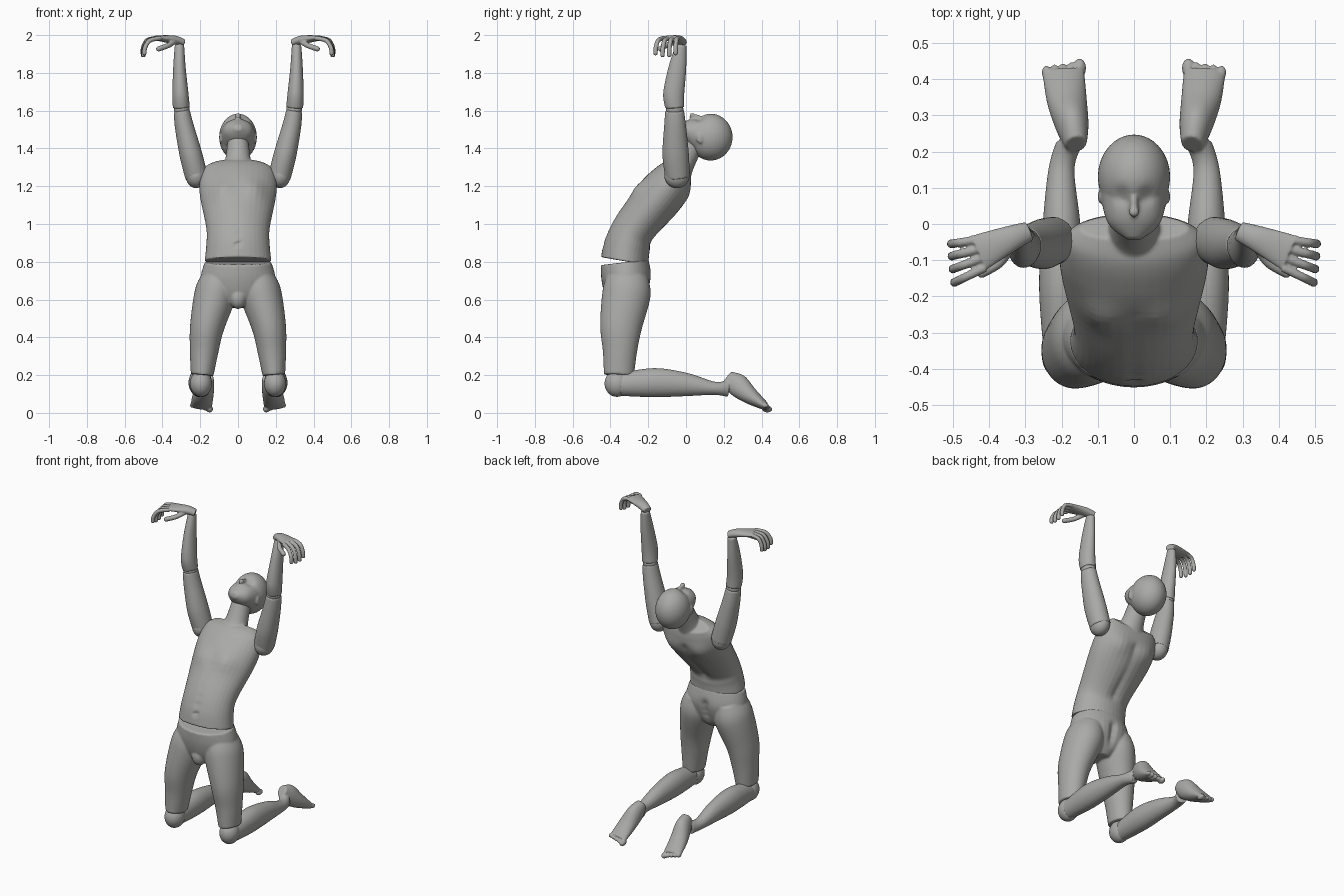
import bpy, bmesh, math
from mathutils import Vector, Matrix

cube = bpy.data.objects.get("Cube")
if cube:
    bpy.data.objects.remove(cube)

COLOR = (0.4, 0.4, 0.39, 1)
grey = bpy.data.materials.new("mannequin grey")
grey.use_nodes = True
grey.diffuse_color = COLOR
grey.node_tree.nodes["Principled BSDF"].inputs["Base Color"].default_value = COLOR

SEGMENTS = 36
STEPS = 8
X_AXIS, Y_AXIS, Z_AXIS = Matrix.Identity(3)


def catmull(before, start, end, after, t):
    """Smooth value between start and end."""
    slope_in, slope_out = (end - before) / 2, (after - start) / 2
    ease = t * t * (3 - 2 * t)
    return (start.lerp(end, ease) + slope_in * t * (1 - t) ** 2
            - slope_out * t * t * (1 - t))


def loft(bm, sections, side=1, reference=X_AXIS):
    """Skin of ellipses (x, y, z, width, depth) set square to their path.
    Width runs along the reference axis."""
    last = len(sections) - 1
    centres = [Vector((s[0] * side, s[1], s[2])) for s in sections]
    sizes = [Vector((s[3], s[4])) for s in sections]
    rings = []
    for i, centre in enumerate(centres):
        along = (centres[min(i + 1, last)] - centres[max(i - 1, 0)]).normalized()
        deep = along.cross(reference).normalized()
        wide = deep.cross(along)
        rings.append((centre, wide * sizes[i].x, deep * sizes[i].y))

    dense = []
    for i in range(last):
        before, after = rings[max(i - 1, 0)], rings[min(i + 2, last)]
        for step in range(STEPS):
            quads = zip(before, rings[i], rings[i + 1], after)
            dense.append([catmull(*values, step / STEPS) for values in quads])
    dense.append(rings[-1])

    loops = []
    for centre, wide, deep in dense:
        angles = [math.tau * k / SEGMENTS for k in range(SEGMENTS)]
        loops.append([bm.verts.new(centre + wide * math.cos(a) + deep * math.sin(a))
                      for a in angles])
    for lower, upper in zip(loops, loops[1:]):
        for k in range(SEGMENTS):
            n = (k + 1) % SEGMENTS
            bm.faces.new((lower[k], lower[n], upper[n], upper[k]))
    bm.faces.new(loops[0])
    bm.faces.new(loops[-1])


def ball(bm, centre, size, side=1):
    x, y, z = centre
    matrix = Matrix.Translation((x * side, y, z)) @ Matrix.Diagonal((*size, 1))
    bmesh.ops.create_uvsphere(bm, u_segments=32, v_segments=20, radius=1, matrix=matrix)


def digit(bm, points, radius, side):
    """Bent finger with a rounded tip."""
    loft(bm, [(*point, radius, radius) for point in points], side, Y_AXIS)
    ball(bm, points[-1], [radius] * 3, side)


def bump(bm, centre, radius, push):
    """Soft push of the surface, repeated on the other side when off centre."""
    for side in ((1, -1) if centre[0] else (1,)):
        middle = Vector((centre[0] * side, *centre[1:]))
        for vert in bm.verts:
            distance = (vert.co - middle).length / radius
            vert.co += Vector(push) * math.exp(-distance ** 2)


def finish(bm, name, voxel=0.006, smoothing=3):
    """Make the object; a voxel size blends its overlapping pieces."""
    bmesh.ops.recalc_face_normals(bm, faces=bm.faces)
    mesh = bpy.data.meshes.new(name)
    bm.to_mesh(mesh)
    bm.free()
    mesh.materials.append(grey)
    mesh.polygons.foreach_set("use_smooth", [True] * len(mesh.polygons))
    obj = bpy.data.objects.new(name, mesh)
    bpy.context.collection.objects.link(obj)
    if voxel:
        remesh = obj.modifiers.new("blend", "REMESH")
        remesh.mode = "VOXEL"
        remesh.voxel_size = voxel
        remesh.use_smooth_shade = True
        smooth = obj.modifiers.new("soften", "SMOOTH")
        smooth.iterations = smoothing


# Torso arching backwards, with chest, shoulder blades, navel and spine
bm = bmesh.new()
loft(bm, [(0, -.325, .803, .177, .127), (0, -.31, .89, .168, .123), (0, -.27, .98, .168, .118),
          (0, -.14, 1.14, .2, .127), (0, -.08, 1.22, .205, .115), (0, -.04, 1.28, .19, .085),
          (0, -.01, 1.31, .15, .05)])
bump(bm, (.09, -.25, 1.18), .06, (0, -.015, .01))
bump(bm, (.1, 0, 1.16), .06, (0, .01, -.01))
bump(bm, (0, -.44, .895), .012, (0, .014, 0))
for i in range(7):
    climb = Vector((0, .03, .04)) * i
    bump(bm, Vector((0, -.18, .92)) + climb, .03, (0, -.012, .01))
    bump(bm, Vector((0, -.42, .95)) + climb, .02, (0, .006, 0))

# Neck
loft(bm, [(0, -.05, 1.27, .1, .08), (0, -.015, 1.33, .07, .065), (0, .04, 1.44, .055, .06)])
finish(bm, "torso")

# Head, face turned up
bm = bmesh.new()
ball(bm, (0, .13, 1.46), (.1, .117, .124))
loft(bm, [(0, -.042, 1.51, .02, .015), (0, 0, 1.5, .07, .055), (0, .07, 1.475, .09, .093),
          (0, .14, 1.46, .09, .11)])
bump(bm, (.037, .075, 1.57), .024, (0, 0, -.016))
ball(bm, (0, .05, 1.566), (.012, .033, .014))
ball(bm, (0, .033, 1.574), (.015, .014, .014))
for side in (1, -1):
    ball(bm, (.09, .075, 1.455), (.01, .02, .03), side)
finish(bm, "head")

# Hips and thighs in one piece
bm = bmesh.new()
loft(bm, [(0, -.325, .797, .177, .127), (0, -.315, .71, .197, .133), (0, -.32, .62, .16, .11),
          (0, -.325, .56, .06, .07)])
for side in (1, -1):
    loft(bm, [(.1, -.31, .72, .09, .11), (.12, -.315, .63, .11, .128), (.165, -.345, .45, .09, .11),
              (.18, -.35, .32, .075, .09), (.19, -.355, .2, .06, .08)], side)
for i in range(4):
    bump(bm, (0, -.19, .6 + .04 * i), .025, (0, -.02, 0))
ball(bm, (0, -.395, .61), (.045, .045, .06))
finish(bm, "hips_and_thighs", smoothing=6)

JOINTS = {"knee": ((.196, -.365, .155), (.058, .066, .07)),
          "shoulder": ((.222, -.048, 1.255), (.055, .066, .065)),
          "elbow": ((.298, -.06, 1.608), (.042, .046, .04))}

for side, label in ((1, "left"), (-1, "right")):
    # Ball joints
    for joint, (centre, size) in JOINTS.items():
        bm = bmesh.new()
        ball(bm, centre, size, side)
        finish(bm, f"{label}_{joint}", voxel=None)

    # Lower leg lying back
    bm = bmesh.new()
    loft(bm, [(.2, -.35, .15, .05, .06), (.2, -.17, .16, .062, .077), (.2, 0, .15, .052, .062),
              (.2, .15, .13, .036, .035), (.18, .22, .13, .035, .045)], side)

    # Foot from heel to toes
    loft(bm, [(.16, .22, .19, .03, .035), (.17, .27, .15, .045, .06), (.185, .34, .09, .055, .045),
              (.195, .42, .035, .058, .022)], side)
    for i in range(5):
        radius = .013 if i else .018
        ball(bm, (.15 + .023 * i, .43 - .003 * i, .02 + .005 * i),
             (radius, radius * 1.5, radius), side)
    finish(bm, label + "_lower_leg", voxel=.005)

    # Raised upper arm
    bm = bmesh.new()
    loft(bm, [(.22, -.045, 1.25, .06, .065), (.25, -.055, 1.37, .06, .07),
              (.285, -.058, 1.52, .05, .058), (.298, -.06, 1.6, .043, .05)], side)
    finish(bm, label + "_upper_arm")

    # Forearm
    bm = bmesh.new()
    loft(bm, [(.3, -.06, 1.615, .045, .05), (.305, -.065, 1.69, .043, .056),
              (.31, -.045, 1.83, .033, .047), (.31, -.025, 1.95, .025, .028)], side)
    finish(bm, label + "_forearm")

    # Palm bent outward at the wrist
    bm = bmesh.new()
    loft(bm, [(.29, -.02, 1.96, .02, .027), (.34, -.04, 1.975, .023, .036),
              (.43, -.08, 1.985, .014, .052)], side, Z_AXIS)

    # Fingers fan out and droop
    for i in range(4):
        knuckle = Vector((.44 - .01 * i, -.045 - .025 * i, 1.984))
        angle = -.15 - .1 * i
        reach = Vector((math.cos(angle), math.sin(angle), 0)) * (.065 + .01 * i)
        droop = Z_AXIS * (.08 if i in (0, 3) else .09)
        bends = ((0, 0), (.65, .15), (.95, .6), (1, 1))
        digit(bm, [knuckle + reach * out - droop * down for out, down in bends], .012, side)

    # Thumb
    digit(bm, [(.335, -.055, 1.966), (.37, -.105, 1.945), (.42, -.135, 1.927)], .014, side)
    finish(bm, label + "_hand", voxel=.004, smoothing=2)
